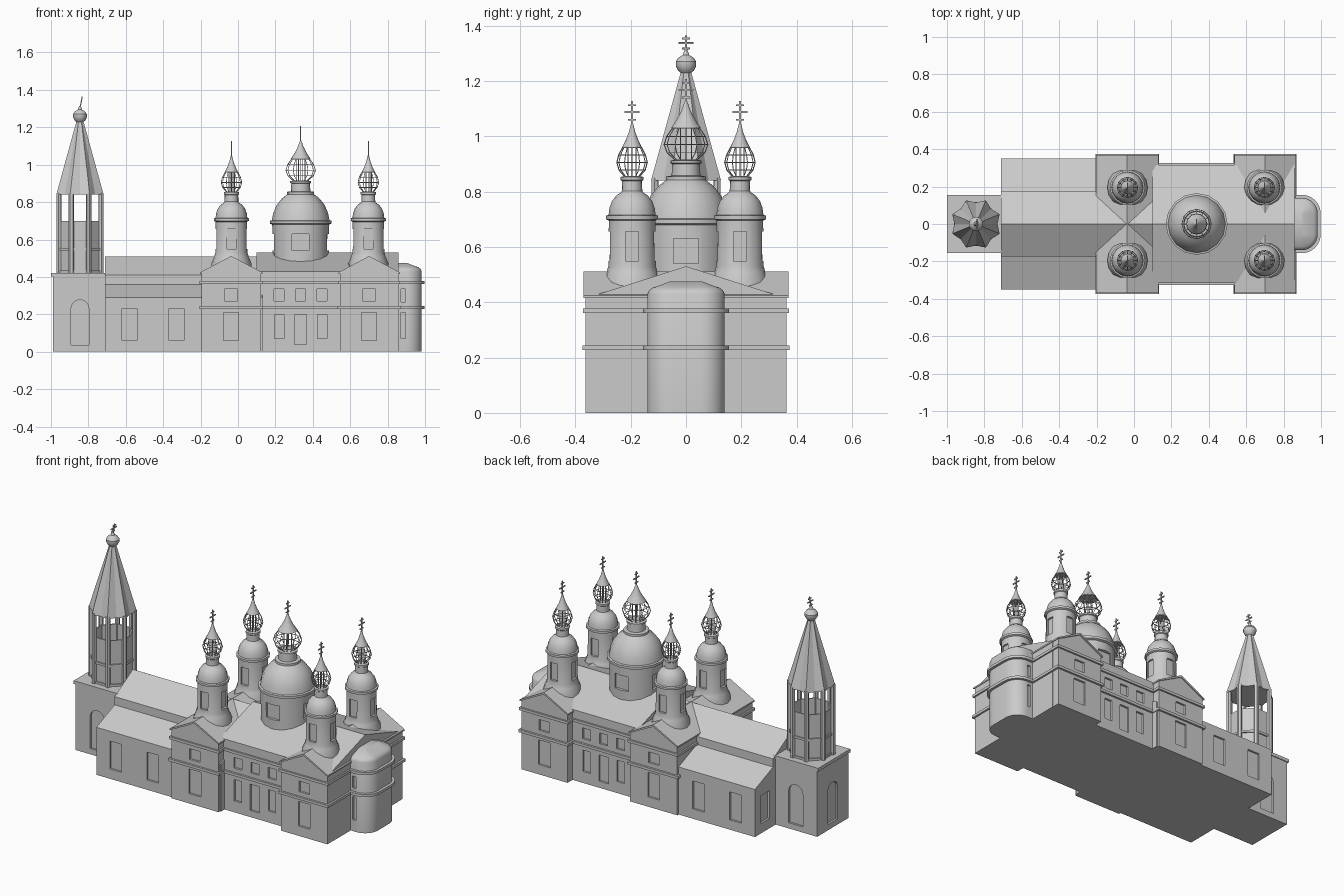
import bpy, bmesh, math
from mathutils import Matrix, Vector

if "Cube" in bpy.data.objects:
    bpy.data.objects.remove(bpy.data.objects["Cube"])


def finish(name, bm):
    bmesh.ops.recalc_face_normals(bm, faces=bm.faces)
    me = bpy.data.meshes.new(name)
    bm.to_mesh(me)
    bm.free()
    ob = bpy.data.objects.new(name, me)
    bpy.context.collection.objects.link(ob)
    return ob


def activate(ob):
    bpy.ops.object.select_all(action='DESELECT')
    ob.select_set(True)
    bpy.context.view_layer.objects.active = ob


def smooth(ob):
    activate(ob)
    bpy.ops.object.shade_smooth_by_angle(angle=math.radians(32))


def add_box(bm, x0, x1, y0, y1, z0, z1):
    m = Matrix.Translation(((x0 + x1) / 2, (y0 + y1) / 2, (z0 + z1) / 2))
    m = m @ Matrix.Diagonal((x1 - x0, y1 - y0, z1 - z0, 1))
    bmesh.ops.create_cube(bm, size=1, matrix=m)


def boxes(name, items):
    bm = bmesh.new()
    for b in items:
        add_box(bm, *b)
    return finish(name, bm)


def prism(name, pts, axis, a, b):
    """Extrude a 2D (u, z) profile along x or y."""
    bm = bmesh.new()
    f = bm.faces.new([bm.verts.new((a, u, z) if axis == 'x' else (u, a, z)) for u, z in pts])
    r = bmesh.ops.extrude_face_region(bm, geom=[f])
    d = Vector((b - a, 0, 0)) if axis == 'x' else Vector((0, b - a, 0))
    bmesh.ops.translate(bm, vec=d, verts=[v for v in r['geom'] if isinstance(v, bmesh.types.BMVert)])
    return finish(name, bm)


def loft(name, rings, caps=True):
    bm = bmesh.new()
    rs = [[bm.verts.new(p) for p in ring] for ring in rings]
    n = len(rs[0])
    for a, b in zip(rs, rs[1:]):
        for i in range(n):
            j = (i + 1) % n
            bm.faces.new((a[i], a[j], b[j], b[i]))
    if caps:
        bm.faces.new(rs[0])
        bm.faces.new(rs[-1])
    return finish(name, bm)


def lathe(name, cx, cy, prof, n=16, caps=True, turn=0.0, pleat=1.0):
    def ring(r, z):
        out = []
        for i in range(n):
            a = turn + 2 * math.pi * i / n
            k = r * (pleat if i % 2 else 1)
            out.append((cx + k * math.cos(a), cy + k * math.sin(a), z))
        return out
    return loft(name, [ring(r, z) for r, z in prof], caps)


def cut(ob, cutter):
    m = ob.modifiers.new("recess", 'BOOLEAN')
    m.operation, m.solver, m.object = 'DIFFERENCE', 'EXACT', cutter
    activate(ob)
    bpy.ops.object.modifier_apply(modifier="recess")
    bpy.data.objects.remove(cutter, do_unlink=True)


def cross(name, x, y, z, h, tilt=0.0):
    t = 0.003
    bm = bmesh.new()
    add_box(bm, -t, t, -t, t, -0.03, h)
    add_box(bm, -t, t, -0.014, 0.014, h * .80, h * .80 + 2 * t)
    add_box(bm, -t, t, -0.027, 0.027, h * .52, h * .52 + 2 * t)
    add_box(bm, -t, t, -0.015, 0.015, h * .2, h * .2 + 2 * t)
    bmesh.ops.transform(bm, matrix=Matrix.Translation((x, y, z)) @ Matrix.Rotation(tilt, 4, 'Y'), verts=bm.verts)
    finish(name, bm)


def sym(items):
    """Repeat boxes on the opposite y side."""
    return items + [(a, b, -d, -c, e, f) for a, b, c, d, e, f in items]


D = 0.012  # window recess depth

# Bell tower base with arched recesses
base = boxes("tower_base", [(-.99, -.70, -.15, .15, 0, .405)])
arch = [(-.048, .035), (.048, .035), (.048, .23)] + \
       [(.048 * math.cos(a), .23 + .048 * math.sin(a)) for a in [math.pi * i / 8 for i in range(1, 8)]] + [(-.048, .23)]
for s in (-1, 1):
    cut(base, prism("arch_cutter", [(u - .845, z) for u, z in arch], 'y', s * (.15 - D), s * .2))
cut(base, prism("arch_cutter", arch, 'x', -.99 + D, -1.1))
boxes("tower_cornice", [(-1, -.695, -.155, .155, .402, .422)])

# Octagonal belfry: parapet wall, posts, rails
TX, Q = -.845, math.pi / 8
loft_wall = [(.118, .42), (.118, .70), (.110, .70), (.110, .42)]
lathe("belfry_wall", TX, 0, loft_wall + [loft_wall[0]], 8, False, Q)
lathe("belfry_floor", TX, 0, [(.125, .42), (.125, .435)], 8, True, Q)
lathe("belfry_rail", TX, 0, [(.11, .542), (.126, .542), (.126, .556), (.11, .556)], 8, True, Q)
for i in range(8):
    a = Q + i * math.pi / 4
    lathe("belfry_post", TX + .122 * math.cos(a), .122 * math.sin(a), [(.014, .42), (.014, .85)], 6, True, a)

# Pleated tent roof, ball and cross
lathe("tent_roof", TX, 0, [(.137, .84), (.131, .86), (.018, 1.24)], 16, True, Q, .84)
smooth(lathe("tower_ball", TX, 0, [(.015, 1.225), (.028, 1.237), (.037, 1.255), (.037, 1.27), (.027, 1.285),
                                   (.012, 1.294), (.004, 1.315)]))
cross("tower_cross", TX, 0, 1.302, .063, .2)

# Long hall with raised middle roof and side aisles
half = [(.35, 0), (.35, .29), (.175, .36), (.175, .41), (0, .51)]
hall = prism("long_hall", half + [(-u, z) for u, z in half[-2::-1]], 'x', -.71, .13)
wins = [(x - .04, x + .04, -.4, -.35 + D, .06, .23) for x in (-.58, -.33)]
wins += [(-.8, -.71 + D, -.29, -.21, .06, .23)]
cut(hall, boxes("window_cutter", sym(wins)))

# Main hall under the big dome
main = prism("main_hall", [(-.315, 0), (.315, 0), (.315, .43), (0, .53), (-.315, .43)], 'x', .1, .858)
wins = []
for x, w in ((.22, .025), (.335, .032), (.45, .025)):
    wins += [(x - w, x + w, -.4, -.315 + D, .04 if w > .03 else .07, .20),
             (x - .027, x + .027, -.4, -.315 + D, .27, .335)]
cut(main, boxes("window_cutter", sym(wins)))

# Transverse wings with gables, carrying the corner towers
for n, x0, x1 in (("west", -.195, .122), ("east", .545, .857)):
    c = (x0 + x1) / 2
    wing = prism(n + "_wing", [(x0, 0), (x1, 0), (x1, .42), (c, .50), (x0, .42)], 'y', -.363, .363)
    wins = [(c - .04, c + .04, -.4, -.363 + D, .06, .21), (c - .035, c + .035, -.4, -.363 + D, .27, .335)]
    cut(wing, boxes("window_cutter", sym(wins)))
    e0, e1 = x0 - .008, x1 + .008
    prism(n + "_gable_roof", [(e0, .415), (e0, .424), (c, .512), (e1, .424), (e1, .415), (c, .50)], 'y', -.37, .37)

# String courses around the walls
bands = []
for z, o in ((.228, .012), (.362, .01)):
    for x0, x1, y in ((-.195, .122, .363), (.122, .545, .315), (.545, .857, .363)):
        bands.append((x0 - o, x1 + o, -y - o, y + o, z, z + .016))
boxes("string_courses", bands)


# Apse: rounded block with a soft roof
def apse_ring(o, z):
    x1, y1, r = .982 + o, .14 + o, max(.085 + o, .004)
    pts = [(.8, -y1, z)]
    for s in (-1, 1):
        for i in range(9):
            a = math.pi / 2 * i / 8 - (math.pi / 2 if s < 0 else 0)
            pts.append((x1 - r + r * math.cos(a), s * (y1 - r) + r * math.sin(a), z))
    return pts + [(.8, y1, z)]


apse = loft("apse", [apse_ring(o, z) for o, z in
                     ((0, 0), (0, .43), (-.006, .443), (-.02, .453), (-.05, .463), (-.08, .475))])
cut(apse, boxes("window_cutter", sym([(.872, .895, -.2, -.14 + D, .07, .21), (.872, .895, -.2, -.14 + D, .265, .335)])))
smooth(apse)
for z in (.228, .362):
    smooth(loft("apse_band", [apse_ring(.016, z), apse_ring(.016, z + .016)]))


# Domed towers: drum, wire lantern bulb, spire, cross
def dome_tower(n, x, y, prof, win, zb, rb, hb, spire_r, tip):
    drum = lathe(n + "_drum", x, y, prof)
    r, w, z0, z1, inner = win
    cut(drum, boxes("window_cutter", [(x - w, x + w, y - r, y - inner, z0, z1), (x - w, x + w, y + inner, y + r, z0, z1),
                                      (x - r, x - inner, y - w, y + w, z0, z1), (x + inner, x + r, y - w, y + w, z0, z1)]))
    smooth(drum)
    cage = [(.5, 0), (.86, .22), (1, .48), (.88, .74), (.62, 1)]
    cg = lathe(n + "_cage", x, y, [(k * rb, zb + t * hb) for k, t in cage], 12, False)
    m = cg.modifiers.new("bars", 'WIREFRAME')
    m.thickness = .004
    m.use_boundary = True
    for i in range(6):
        a = i * math.pi / 3
        lathe(n + "_cage_post", x + rb * .3 * math.cos(a), y + rb * .3 * math.sin(a),
              [(.002, zb - .005), (.002, zb + hb + .005)], 4)
    h = tip - zb - hb
    smooth(lathe(n + "_spire", x, y, [(spire_r, zb + hb), (spire_r * .62, zb + hb + h * .3),
                                      (spire_r * .32, zb + hb + h * .62), (.003, tip)]))
    cross(n + "_cross", x, y, tip - .01, .087)


small = [(.108, .40), (.108, .47), (.092, .51), (.086, .53), (.084, .695), (.094, .70), (.094, .713), (.085, .716),
         (.082, .74), (.073, .765), (.058, .785), (.041, .797), (.037, .802), (.036, .838), (.041, .842),
         (.041, .853), (.03, .856)]
for x in (-.035, .697):
    for y in (-.195, .195):
        dome_tower("corner_tower", x, y, small, (.13, .024, .55, .655, .072), .855, .055, .105, .036, 1.05)

big = [(.15, .42), (.15, .5), (.152, .68), (.165, .685), (.165, .70), (.154, .703), (.147, .74), (.128, .785),
       (.1, .82), (.072, .842), (.072, .855), (.052, .858), (.05, .9), (.056, .903), (.056, .912), (.04, .915)]
dome_tower("main_dome", .335, 0, big, (.2, .045, .54, .63, .132), .915, .079, .115, .054, 1.13)
